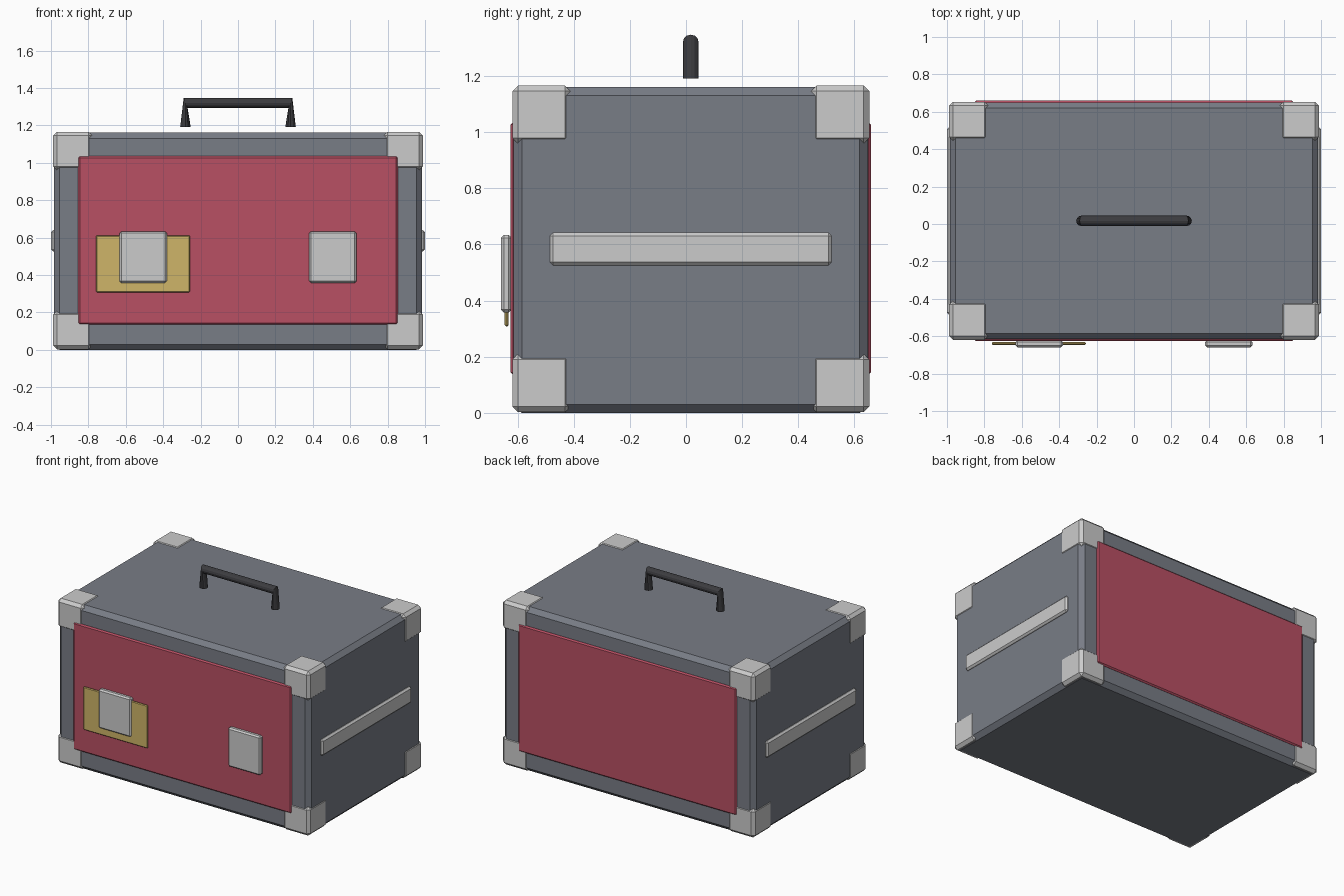
import bpy, bmesh
from math import cos, sin, pi
from mathutils import Vector

if "Cube" in bpy.data.objects:
    bpy.data.objects.remove(bpy.data.objects["Cube"])


def material(name, rgb):
    m = bpy.data.materials.new(name)
    m.diffuse_color = (*rgb, 1)
    m.use_nodes = True
    m.node_tree.nodes["Principled BSDF"].inputs["Base Color"].default_value = m.diffuse_color
    return m


SLATE = material("slate", (0.19, 0.205, 0.24))
RED = material("red", (0.485, 0.08, 0.127))
STEEL = material("steel", (0.55, 0.55, 0.57))
BRASS = material("brass", (0.62, 0.46, 0.14))
BLACK = material("black", (0.045, 0.045, 0.05))
CY = 0.017  # depth centre of the case


def finish(bm, name, mat):
    me = bpy.data.meshes.new(name)
    bmesh.ops.recalc_face_normals(bm, faces=bm.faces)
    bm.to_mesh(me)
    bm.free()
    me.materials.append(mat)
    ob = bpy.data.objects.new(name, me)
    bpy.context.collection.objects.link(ob)
    return ob


def box(name, lo, hi, chamfer, mat):
    """Chamfered box between two opposite corners."""
    lo, hi = Vector(lo), Vector(hi)
    bm = bmesh.new()
    bmesh.ops.create_cube(bm, size=1)
    for v in bm.verts:
        v.co = Vector([(a + b) / 2 + c * abs(b - a) for a, b, c in zip(lo, hi, v.co)])
    bmesh.ops.bevel(bm, geom=bm.edges[:], offset=chamfer, segments=1,
                    affect='EDGES', clamp_overlap=True)
    return finish(bm, name, mat)


# Case body
box("case_body", (-0.984, CY - 0.632, 0), (0.984, CY + 0.632, 1.161), 0.03, SLATE)

# Eight corner caps
for sx in (-1, 1):
    for sy in (-1, 1):
        for z0, z1 in ((0.003, 0.21), (0.96, 1.166)):
            box("corner_cap", (sx * 0.78, CY + sy * 0.428, z0),
                (sx * 0.988, CY + sy * 0.636, z1), 0.02, STEEL)

# Front and back panels
for name, s in (("front_panel", -1), ("back_panel", 1)):
    box(name, (-0.855, CY + s * 0.60, 0.135), (0.855, CY + s * 0.642, 1.036), 0.009, RED)

# Side rails
for name, s in (("left_rail", -1), ("right_rail", 1)):
    box(name, (s * 0.96, CY - 0.502, 0.525), (s * 1.0, CY + 0.502, 0.642), 0.012, STEEL)

# Latches and label plate
for name, s in (("left_latch", -1), ("right_latch", 1)):
    box(name, (s * 0.38, -0.659, 0.358), (s * 0.634, -0.622, 0.634), 0.01, STEEL)
box("label_plate", (-0.76, -0.646, 0.308), (-0.257, -0.632, 0.612), 0.005, BRASS)

# Carry handle: tube swept through four rings (centre x, z, ring axis x, z)
bm = bmesh.new()
R, SIDES = 0.028, 12
rings = []
for cx, cz, ax, az in ((-0.281, 1.192, 1, 0), (-0.28, 1.321, 0.37, -0.95),
                       (0.28, 1.321, -0.37, -0.95), (0.281, 1.192, -1, 0)):
    rings.append([bm.verts.new((cx + R * ax * cos(t), CY + R * sin(t), cz + R * az * cos(t)))
                  for t in (2 * pi * i / SIDES for i in range(SIDES))])
for a, b in zip(rings, rings[1:]):
    for i in range(SIDES):
        j = (i + 1) % SIDES
        bm.faces.new((a[i], a[j], b[j], b[i]))
bm.faces.new(rings[0])
bm.faces.new(rings[-1])
finish(bm, "carry_handle", BLACK)
